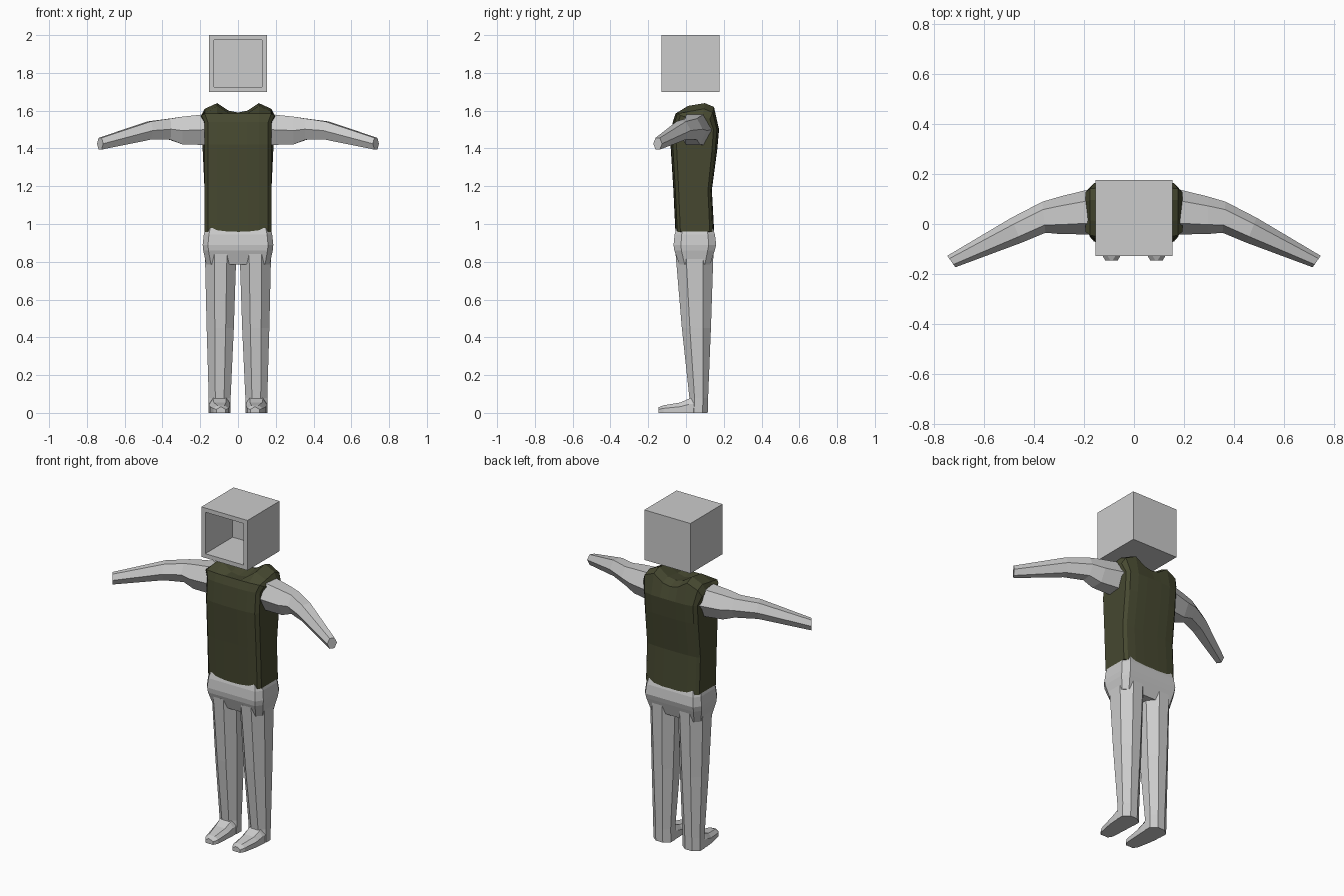
import bpy, bmesh

if "Cube" in bpy.data.objects:
    bpy.data.objects.remove(bpy.data.objects["Cube"])


def finish(name, bm, material=None):
    bmesh.ops.recalc_face_normals(bm, faces=bm.faces)
    mesh = bpy.data.meshes.new(name)
    bm.to_mesh(mesh)
    bm.free()
    obj = bpy.data.objects.new(name, mesh)
    bpy.context.collection.objects.link(obj)
    if material:
        mesh.materials.append(material)
    return obj


def loft(name, rings, material=None):
    """Skin a list of equal-length closed rings and cap both ends."""
    bm = bmesh.new()
    loops = [[bm.verts.new(p) for p in ring] for ring in rings]
    n = len(loops[0])
    for a, b in zip(loops, loops[1:]):
        for i in range(n):
            j = (i + 1) % n
            bm.faces.new((a[i], a[j], b[j], b[i]))
    bm.faces.new(loops[0])
    bm.faces.new(loops[-1])
    return finish(name, bm, material)


def octagon(cx, hx, y0, y1, z, kx, ky):
    """Horizontal chamfered rectangle."""
    cy, hy = (y0 + y1) / 2, (y1 - y0) / 2
    pts = [(1, -ky), (1, ky), (kx, 1), (-kx, 1), (-1, ky), (-1, -ky), (-kx, -1), (kx, -1)]
    return [(cx + hx * u, cy + hy * v, z) for u, v in pts]


def mirror(rings, side):
    return [[(side * x, y, z) for x, y, z in ring] for ring in rings]


olive = bpy.data.materials.new("olive")
olive.diffuse_color = (0.062, 0.066, 0.03, 1)
olive.use_nodes = True
olive.node_tree.nodes["Principled BSDF"].inputs["Base Color"].default_value = olive.diffuse_color

# Head: box with a square cavity in the front
bm = bmesh.new()
bmesh.ops.create_cube(bm, size=1)
for v in bm.verts:
    v.co = (v.co.x * 0.306, v.co.y * 0.305 + 0.024, v.co.z * 0.30 + 1.85)
bm.faces.ensure_lookup_table()
front = min(bm.faces, key=lambda f: f.calc_center_median().y)
bmesh.ops.inset_region(bm, faces=[front], thickness=0.036)
deep = bmesh.ops.extrude_discrete_faces(bm, faces=[front])["faces"][0]
for v in deep.verts:
    v.co.y += 0.26
finish("head_box", bm)

# Vest: side profiles lofted across the width, with raised shoulders
rings = []
half = [(0, 1.59, 1.0), (0.05, 1.60, 1.0), (0.11, 1.64, 0.98), (0.16, 1.61, 0.91), (0.177, 1.575, 0.76)]
stations = [(-x, t, k) for x, t, k in half[:0:-1]] + half
for x, top, k in stations:
    base = 0.938 + 0.12 * abs(x)
    profile = [(-0.055, base), (-0.068, 1.2), (-0.082, 1.42), (-0.07, 1.54),
               (-0.055, min(top, 1.585)), (0.01, top - 0.015), (0.10, top),
               (0.15, top - 0.02), (0.175, 1.5), (0.165, 1.39), (0.137, 1.18), (0.15, base)]
    ring = []
    for y, z in profile:
        flare = 1.1 if z > 1.545 and abs(x) > 0.15 else 1.0
        ring.append((x * flare, 0.05 + (y - 0.05) * k, z))
    rings.append(ring)
loft("vest", rings, olive)

# Hips
hips = [(0.98, 0.172, -0.05, 0.142), (0.945, 0.181, -0.06, 0.153), (0.89, 0.187, -0.066, 0.16),
        (0.86, 0.184, -0.062, 0.152), (0.785, 0.168, -0.035, 0.128)]
loft("hips", [octagon(0, hx, y0, y1, z, 0.85, 0.65) for z, hx, y0, y1 in hips])

# Legs, feet and arms
leg = [(0.84, 0.092, 0.083, -0.055, 0.145), (0.45, 0.094, 0.072, -0.022, 0.132),
       (0.08, 0.097, 0.058, 0.018, 0.117), (0.0, 0.097, 0.058, 0.015, 0.115)]
foot = [(0.05, 0.042, 0.152, 0.085), (0.015, 0.042, 0.152, 0.075),
        (-0.03, 0.044, 0.148, 0.055), (-0.12, 0.05, 0.13, 0.04), (-0.145, 0.065, 0.115, 0.03)]
# x, centre y, centre z, half depth, half height, slant of the ring
arm = [(0.165, 0.05, 1.50, 0.092, 0.082, 0), (0.295, 0.035, 1.495, 0.075, 0.073, 0),
       (0.36, 0.027, 1.502, 0.062, 0.056, 0.1), (0.47, -0.025, 1.495, 0.05, 0.048, 0.4),
       (0.73, -0.15, 1.425, 0.023, 0.031, 0.7)]
hexagon = [(-1, 0), (-0.5, 1), (0.5, 1), (1, 0), (0.5, -1), (-0.5, -1)]

leg_rings = [octagon(cx, hx, y0, y1, z, 0.4, 0.45) for z, cx, hx, y0, y1 in leg]
foot_rings = [[(x0, y, 0), (x1, y, 0), (x1, y, h * 0.6), (x1 - 0.02, y, h), (x0 + 0.02, y, h), (x0, y, h * 0.6)]
              for y, x0, x1, h in foot]
arm_rings = [[(x + s * u * hy, cy + u * hy, cz + v * hz) for u, v in hexagon]
             for x, cy, cz, hy, hz, s in arm]
for side, label in ((1, "right"), (-1, "left")):
    loft("leg_" + label, mirror(leg_rings, side))
    loft("foot_" + label, mirror(foot_rings, side))
    loft("arm_" + label, mirror(arm_rings, side))
